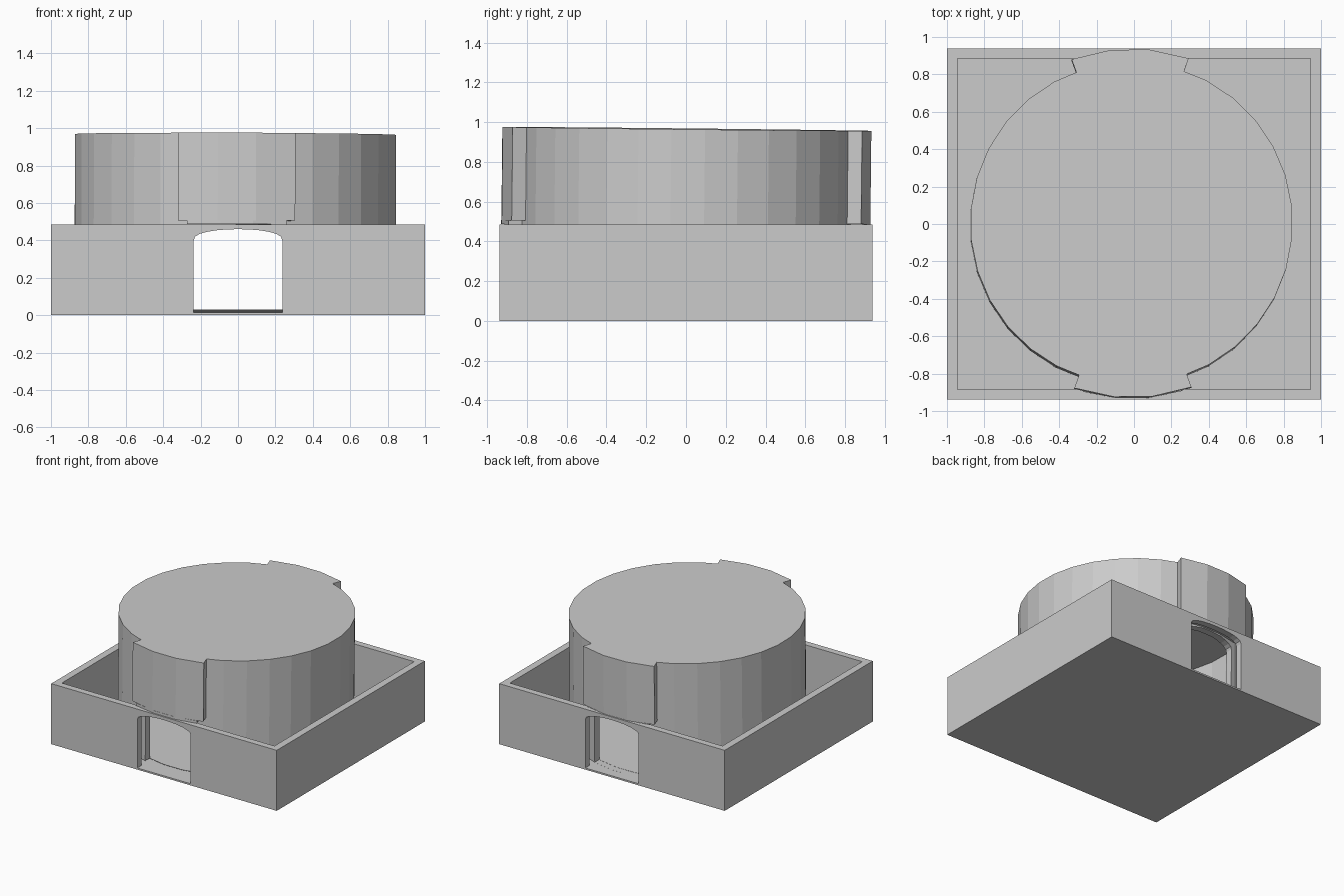
import bpy, bmesh, math
from mathutils import Matrix, Vector

if "Cube" in bpy.data.objects:
    bpy.data.objects.remove(bpy.data.objects["Cube"])

grey = bpy.data.materials.new("plain_grey")
grey.use_nodes = True
grey.diffuse_color = (0.6, 0.6, 0.6, 1)
grey.node_tree.nodes["Principled BSDF"].inputs["Base Color"].default_value = (0.6, 0.6, 0.6, 1)


def prism(name, outline, low, high):
    """Extrude an (x, y) outline from z = low to z = high."""
    bm = bmesh.new()
    face = bm.faces.new([bm.verts.new((x, y, low)) for x, y in outline])
    out = bmesh.ops.extrude_face_region(bm, geom=[face])
    top = [v for v in out["geom"] if isinstance(v, bmesh.types.BMVert)]
    bmesh.ops.translate(bm, verts=top, vec=Vector((0, 0, high - low)))
    bmesh.ops.recalc_face_normals(bm, faces=bm.faces)
    mesh = bpy.data.meshes.new(name)
    bm.to_mesh(mesh)
    bm.free()
    mesh.materials.append(grey)
    obj = bpy.data.objects.new(name, mesh)
    bpy.context.collection.objects.link(obj)
    return obj


def rect(x0, x1, y0, y1):
    return [(x0, y0), (x1, y0), (x1, y1), (x0, y1)]


def ring(radius, count=32):
    step = math.tau / count
    return [(radius * math.cos((i + 0.5) * step), radius * math.sin((i + 0.5) * step))
            for i in range(count)]


def cut(obj, cutter):
    mod = obj.modifiers.new("cut", "BOOLEAN")
    mod.operation = "DIFFERENCE"
    mod.solver = "EXACT"
    mod.object = cutter
    cutter.hide_render = True
    cutter.hide_viewport = True
    cutter.display_type = "WIRE"


# Arched passage running front to back
half, sill, spring, rise = 0.237, 0.013, 0.40, 0.06
arch = [(-half, sill), (half, sill)]
for i in range(13):
    a = math.pi * i / 12
    arch.append((half * math.cos(a), spring + rise * math.sin(a) ** 0.8 if 0 < i < 12 else spring))
passage = prism("passage_cutter", arch, -1.2, 1.2)
passage.data.transform(Matrix.Rotation(math.pi / 2, 4, "X"))

# Open square tray
tray = prism("tray", rect(-1, 1, -0.9375, 0.9375), 0, 0.485)
hollow = prism("tray_hollow_cutter", rect(-0.943, 0.943, -0.885, 0.885), 0.012, 0.7)
cut(tray, hollow)
cut(tray, passage)

# Slightly tilted drum: inverted cup with a thin floor
pose = (Matrix.Translation((-0.016, -0.006, 0))
        @ Matrix.Rotation(0.0085, 4, "Z")
        @ Matrix.Rotation(0.003, 4, "Y")
        @ Matrix.Rotation(-0.0107, 4, "X"))
TOP = 0.966
drum = prism("drum", ring(0.862), 0.022, TOP)
drum_hollow = prism("drum_hollow_cutter", ring(0.805), -0.1, 0.905)
drum_floor = prism("drum_floor", ring(0.806), 0.020, 0.022)
parts = [drum, drum_hollow, drum_floor]

# Front and back lugs resting on the tray walls
for name, turn in (("front", -math.pi / 2), ("back", math.pi / 2)):
    for part, spread, low, high in (("lug", 0.342, 0.497, TOP), ("lug_foot", 0.29, 0.477, 0.497)):
        angles = [turn + spread * k for k in (-1, -0.32, 0.32, 1)]
        outline = [(0.933 * math.cos(a), 0.933 * math.sin(a)) for a in angles]
        outline += [(0.853 * math.cos(a), 0.853 * math.sin(a)) for a in reversed(angles)]
        parts.append(prism(f"{name}_{part}", outline, low, high))

for part in parts:
    part.data.transform(pose)
cut(drum, drum_hollow)
cut(drum, passage)
